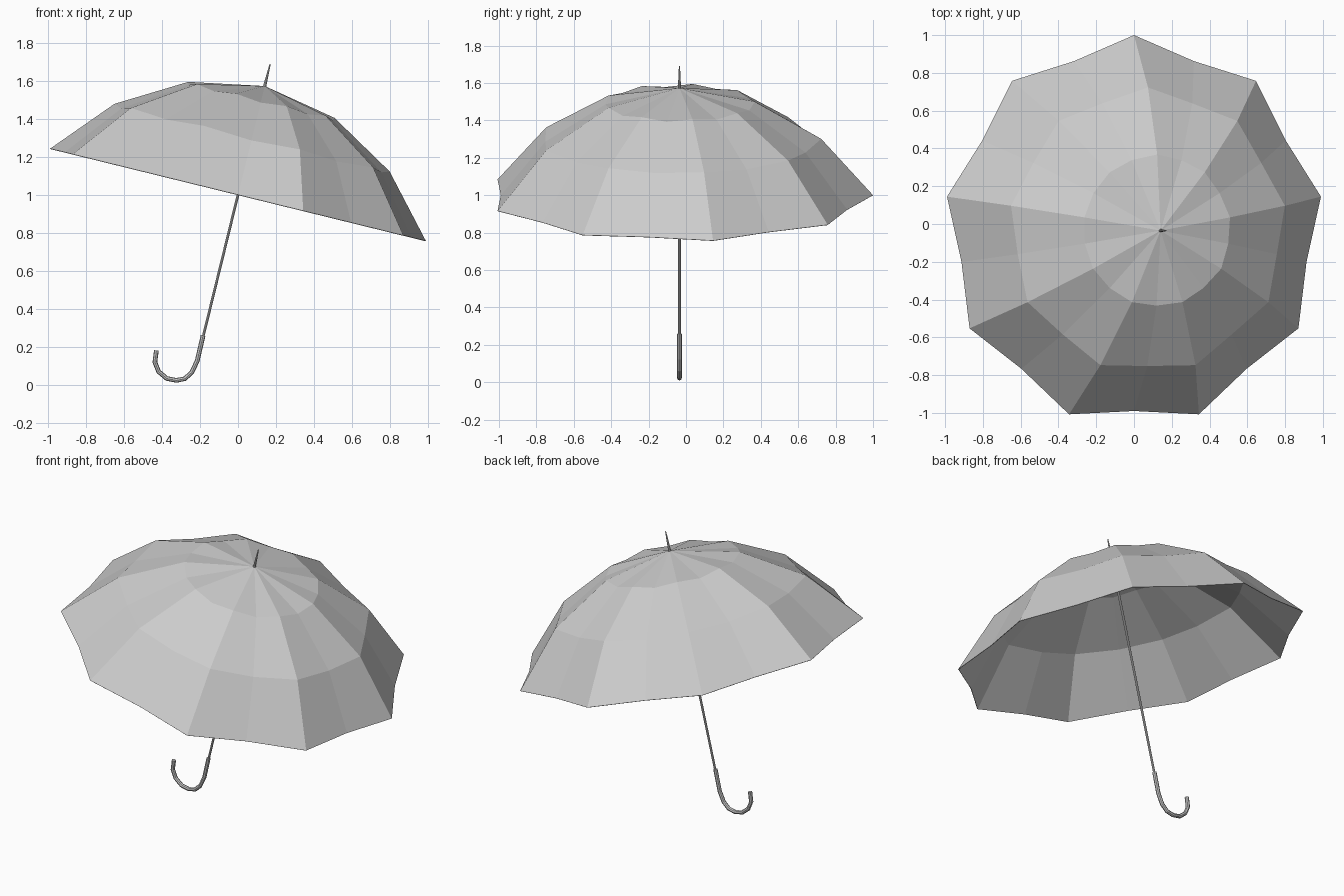
import bpy
import bmesh
from math import sin, cos, pi, radians
from mathutils import Vector, Matrix

cube = bpy.data.objects.get("Cube")
if cube:
    bpy.data.objects.remove(cube)

PANELS = 9
CENTRE = Vector((0, -0.035, 1.0))                 # middle of the canopy rim
TILT = Matrix.Rotation(radians(13.8), 4, "Y")     # the umbrella leans to its left
PLACE = Matrix.Translation(CENTRE) @ TILT

grey = bpy.data.materials.new("plain grey")
grey.use_nodes = True
grey.diffuse_color = (0.6, 0.6, 0.6, 1)
grey.node_tree.nodes["Principled BSDF"].inputs["Base Color"].default_value = grey.diffuse_color


def add_object(name, bm):
    bmesh.ops.recalc_face_normals(bm, faces=bm.faces)
    mesh = bpy.data.meshes.new(name)
    bm.to_mesh(mesh)
    bm.free()
    mesh.materials.append(grey)
    obj = bpy.data.objects.new(name, mesh)
    bpy.context.collection.objects.link(obj)
    return obj


def bridge(bm, a, b):
    for i in range(len(a)):
        j = (i + 1) % len(a)
        bm.faces.new((a[i], a[j], b[j], b[i]))


def tube(name, points, radii, sides=8):
    """Sweep a round section along a path lying in an x-z plane."""
    bm = bmesh.new()
    rings = []
    for i, (p, r) in enumerate(zip(points, radii)):
        along = (points[min(i + 1, len(points) - 1)] - points[max(i - 1, 0)]).normalized()
        across = Vector((0, 1, 0))
        out = along.cross(across)
        rings.append([bm.verts.new(p + r * (cos(a) * out + sin(a) * across))
                      for a in (2 * pi * k / sides for k in range(sides))])
    for a, b in zip(rings, rings[1:]):
        bridge(bm, a, b)
    bm.faces.new(rings[0])
    bm.faces.new(rings[-1])
    return add_object(name, bm)


# Canopy: each ring is (rib radius, rib height, panel-middle radius, panel-middle height)
bm = bmesh.new()
rings = []
for rib_r, rib_z, mid_r, mid_z in ((1.035, 0, 0.955, 0),
                                   (0.758, 0.31, 0.717, 0.295),
                                   (0.403, 0.515, 0.397, 0.5)):
    ring = []
    for k in range(2 * PANELS):
        r, z = (mid_r, mid_z) if k % 2 else (rib_r, rib_z)
        a = pi / 2 + k * pi / PANELS
        ring.append(bm.verts.new(PLACE @ Vector((r * cos(a), r * sin(a), z))))
    rings.append(ring)
for lower, upper in zip(rings, rings[1:]):
    bridge(bm, lower, upper)
apex = bm.verts.new(PLACE @ Vector((0, 0, 0.59)))
top = rings[-1]
for i in range(len(top)):
    bm.faces.new((top[i], top[(i + 1) % len(top)], apex))
canopy = add_object("canopy", bm)
shell = canopy.modifiers.new("fabric thickness", "SOLIDIFY")
shell.thickness = 0.003
shell.offset = -1

# Shaft and tapered tip along the leaning axis
axis = [PLACE @ Vector((0, 0, h)) for h in (-0.78, 0.58, 0.71)]
tube("shaft", axis[:2], (0.007, 0.007))
tube("tip", axis[1:], (0.009, 0.003))

# Hooked handle
hook = [(-0.184, 0.258), (-0.215, 0.125), (-0.243, 0.065), (-0.28, 0.031), (-0.325, 0.022),
        (-0.375, 0.032), (-0.418, 0.068), (-0.438, 0.118), (-0.43, 0.18)]
tube("handle", [Vector((x, CENTRE.y, z)) for x, z in hook], [0.0125] * len(hook))
